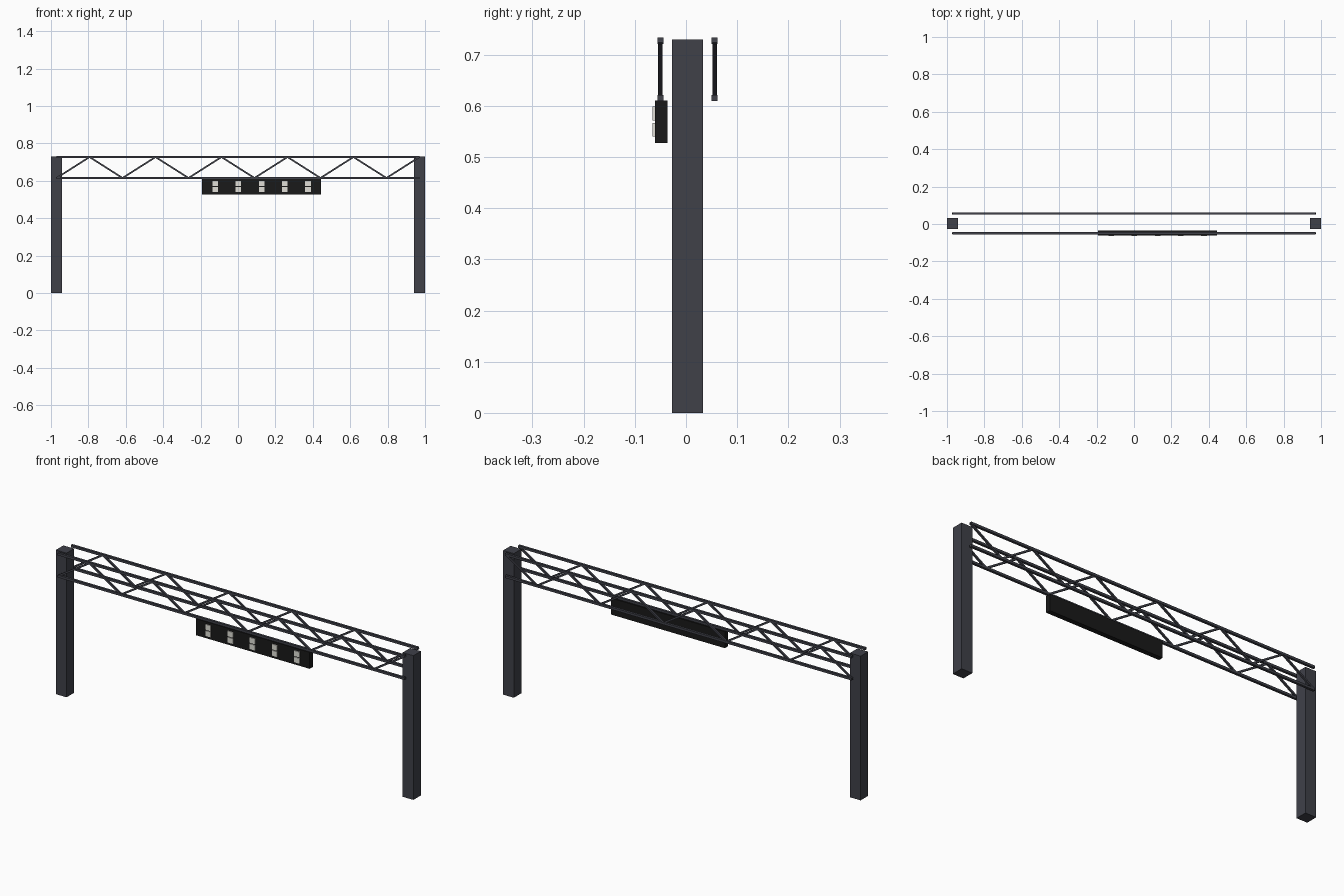
import bpy
from mathutils import Vector

if "Cube" in bpy.data.objects:
    bpy.data.objects.remove(bpy.data.objects["Cube"])


def material(name, rgb):
    m = bpy.data.materials.new(name)
    m.diffuse_color = (*rgb, 1)
    m.use_nodes = True
    m.node_tree.nodes["Principled BSDF"].inputs["Base Color"].default_value = m.diffuse_color
    return m


STEEL = material("dark_steel", (0.05, 0.052, 0.066))
BLACK = material("black_panel", (0.01, 0.01, 0.01))
LAMP = material("pale_lamp", (0.75, 0.74, 0.68))


def box(name, lo, hi, mat):
    lo, hi = Vector(lo), Vector(hi)
    bpy.ops.mesh.primitive_cube_add(size=1, location=(lo + hi) / 2)
    o = bpy.context.object
    o.name = name
    o.scale = hi - lo
    bpy.ops.object.transform_apply(location=False, rotation=False)
    o.data.materials.append(mat)
    return o


def beam(name, a, b, thick, mat):
    # square bar from a to b in the xz plane
    a, b = Vector(a), Vector(b)
    d = b - a
    h = thick / 2
    o = box(name, (-d.length / 2, -h, -h), (d.length / 2, h, h), mat)
    o.rotation_euler = (0, Vector((1, 0, 0)).rotation_difference(d).to_euler().y, 0)
    o.location = (a + b) / 2
    return o


# Posts
for side, x in (("left", -0.97), ("right", 0.97)):
    box(side + "_post", (x - 0.03, -0.027, 0), (x + 0.03, 0.033, 0.729), STEEL)

# Two lattice trusses: chords plus zigzag braces
Z_LOW, Z_HIGH, END, BAYS = 0.615, 0.727, 0.97, 11
for side, y in (("front", -0.050), ("back", 0.056)):
    for level, z in (("lower", Z_LOW), ("upper", Z_HIGH)):
        beam(f"{side}_{level}_chord", (-END, y, z), (END, y, z), 0.012, STEEL)
    pts = [(-END + 2 * END * i / BAYS, y, Z_HIGH if i % 2 else Z_LOW)
           for i in range(BAYS + 1)]
    for i in range(BAYS):
        beam(f"{side}_brace_{i + 1}", pts[i], pts[i + 1], 0.009, STEEL)

# Hanging signal panel
CX = 0.126
box("signal_panel", (CX - 0.318, -0.061, 0.527), (CX + 0.318, -0.036, 0.610), BLACK)

# Five pairs of square lamps
for i in range(5):
    x = CX + (i - 2) * 0.124
    for row, z in (("lower", 0.553), ("upper", 0.585)):
        box(f"{row}_lamp_{i + 1}", (x - 0.015, -0.065, z - 0.0135),
            (x + 0.015, -0.060, z + 0.0135), LAMP)
